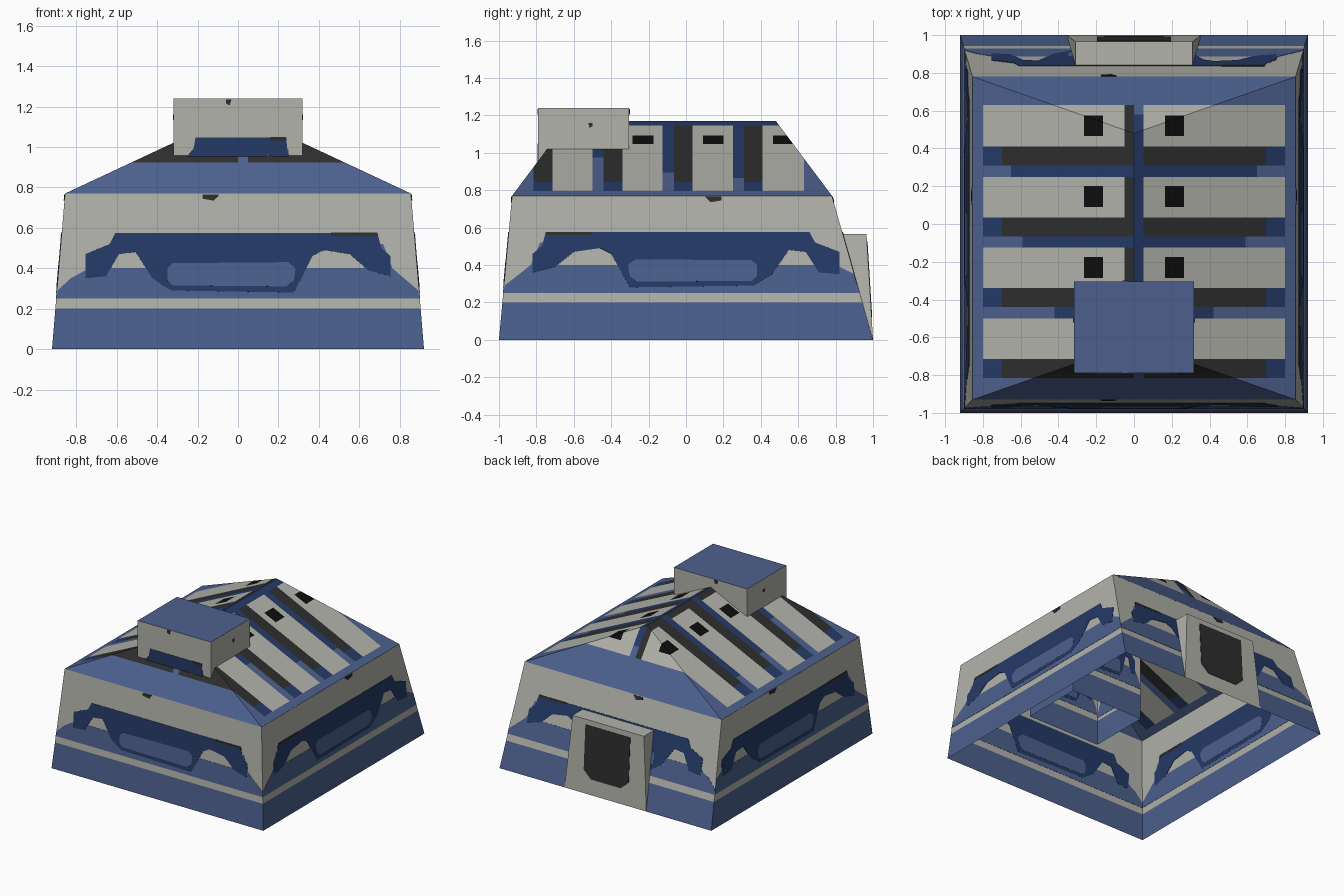
import bpy
import bmesh
from mathutils import Vector

if "Cube" in bpy.data.objects:
    bpy.data.objects.remove(bpy.data.objects["Cube"], do_unlink=True)

# Flat colours
PALETTE = {
    "pale_grey": (0.45, 0.45, 0.41),
    "blue": (0.073, 0.118, 0.27),
    "navy": (0.018, 0.042, 0.135),
    "charcoal": (0.027, 0.027, 0.027),
    "black": (0.004, 0.004, 0.004),
}
NAMES = list(PALETTE)
GREY, BLUE, NAVY, CHARCOAL, BLACK = range(5)
MATS = []
for name, rgb in PALETTE.items():
    mat = bpy.data.materials.new(name)
    mat.use_nodes = True
    mat.diffuse_color = (*rgb, 1)
    mat.node_tree.nodes["Principled BSDF"].inputs["Base Color"].default_value = (*rgb, 1)
    MATS.append(mat)


def finish(name, bm, rule):
    """Turn a bmesh into an object, colouring each face by a rule on its centre."""
    bmesh.ops.recalc_face_normals(bm, faces=bm.faces[:])
    used = []
    for face in bm.faces:
        colour = rule(face.calc_center_median())
        if colour not in used:
            used.append(colour)
        face.material_index = used.index(colour)
    mesh = bpy.data.meshes.new(name)
    bm.to_mesh(mesh)
    bm.free()
    for colour in used:
        mesh.materials.append(MATS[colour])
    obj = bpy.data.objects.new(name, mesh)
    bpy.context.collection.objects.link(obj)
    return obj


def surface(points, faces):
    bm = bmesh.new()
    verts = [bm.verts.new(p) for p in points]
    for f in faces:
        bm.faces.new([verts[i] for i in f])
    return bm


def cut(bm, axis, values):
    """Slice the mesh with planes across one axis."""
    normal = Vector([float(i == axis) for i in range(3)])
    for v in values:
        bmesh.ops.bisect_plane(bm, geom=bm.verts[:] + bm.edges[:] + bm.faces[:],
                               plane_co=normal * v, plane_no=normal, dist=1e-6)


def plate(name, points, normal, half_depth, colour):
    """A thin painted plate, sunk through the wall so it shows on both sides."""
    n = Vector(normal).normalized() * half_depth
    count = len(points)
    faces = [list(range(count)), list(range(2 * count - 1, count - 1, -1))]
    faces += [(i, (i + 1) % count, (i + 1) % count + count, i + count) for i in range(count)]
    bm = surface([p + n for p in points] + [p - n for p in points], faces)
    finish(name, bm, lambda c: colour)


# Wall decoration outlines: (across, height), shared by every wall
FIELD = [(-0.98, 0.25), (0.98, 0.25), (0.97, 0.29), (0.88, 0.36), (0.83, 0.4), (0.78, 0.52),
         (0.73, 0.52), (0.7, 0.4), (-0.7, 0.4), (-0.76, 0.5), (-0.82, 0.39), (-0.9, 0.35), (-0.97, 0.29)]
WING = [(-0.82, 0.35), (-0.71, 0.36), (-0.64, 0.47), (-0.55, 0.48), (-0.46, 0.35), (-0.36, 0.29),
        (0.3, 0.28), (0.34, 0.35), (0.4, 0.46), (0.46, 0.49), (0.6, 0.47), (0.7, 0.39), (0.82, 0.36),
        (0.82, 0.46), (0.77, 0.5), (0.75, 0.575), (-0.66, 0.575), (-0.69, 0.52), (-0.82, 0.47)]
PANEL = [(-0.38, 0.34), (-0.35, 0.315), (0.26, 0.31), (0.3, 0.34), (0.31, 0.4),
         (0.27, 0.43), (-0.35, 0.425), (-0.38, 0.4)]
CHIP = [(0.5, 0.56), (0.75, 0.56), (0.75, 0.577), (0.5, 0.577)]
NOTCH = [(-0.19, 0.745), (-0.13, 0.735), (-0.1, 0.765), (-0.19, 0.765)]
DECOR = [("field", FIELD, 0.002, BLUE), ("wing", WING, 0.003, NAVY), ("panel", PANEL, 0.004, BLUE),
         ("chip", CHIP, 0.004, CHARCOAL), ("notch", NOTCH, 0.004, CHARCOAL)]
WALL_TOP = 0.77


def shell(name, centre, half, z0, scale, slopes, side_squash=1.0):
    """Four open walls leaning inward; slopes are (x-, x+, y-, y+) per unit of height."""
    def limit(axis, sign, z):
        return sign * (half[axis] - slopes[2 * axis + (sign > 0)] * z)

    def world(x, y, z):
        return Vector((centre[0] + x, centre[1] + y, z0 + z * scale))

    points = [world(limit(0, sx, z), limit(1, sy, z), z) for z in (0, WALL_TOP)
              for sx, sy in ((-1, -1), (1, -1), (1, 1), (-1, 1))]
    bm = surface(points, [(i, (i + 1) % 4, (i + 1) % 4 + 4, i + 4) for i in range(4)])
    stripe = (z0 + 0.2 * scale, z0 + 0.25 * scale)
    cut(bm, 2, stripe)
    finish(name + "_walls", bm, lambda c: BLUE if c.z < stripe[0] else GREY)

    for side, axis, sign in (("front", 0, -1), ("back", 0, 1), ("left", 1, 1), ("right", 1, -1)):
        out = 1 - axis
        normal = [0, 0, slopes[2 * out + (sign > 0)]]
        normal[out] = sign
        for part, outline, depth, colour in DECOR:
            spots = []
            for u, z in outline:
                z *= side_squash if axis else 1
                along = (-u if axis else u) * half[axis]
                along = max(limit(axis, -1, z), min(limit(axis, 1, z), along))
                face = limit(out, sign, z)
                spots.append(world(face, along, z) if axis else world(along, face, z))
            plate(f"{name}_{side}_{part}", spots, normal, depth, colour)


# Main building walls, open underneath
shell("building", (0, 0), (0.92, 1.0), 0, 1, (0.084, 0.084, 0.091, 0.286))

# Tall rooftop box, open underneath and running down through the roof
BX, BY, FRONT, TOP = 0.318, 0.243, -0.547, 1.24
shell("rooftop_box", (0, FRONT), (BX, BY), 0.48, 0.987, (0, 0, 0, 0), side_squash=0.9)
lid = surface([(sx * BX, FRONT + sy * BY, TOP) for sx, sy in ((-1, -1), (1, -1), (1, 1), (-1, 1))],
              [(0, 1, 2, 3)])
finish("rooftop_box_lid", lid, lambda c: BLUE)

# Hipped roof, cut into painted slats
ROWS = [0.41 - 0.375 * k for k in range(4)]
GAP_REACH = (0.65, 0.59, 0.42, 0.0)


def roof_colour(c):
    x, y, ax = c.x, c.y, abs(c.x)
    if ax > 0.8:
        return BLUE
    ridge = 0 < x < 0.05
    for start, reach in zip(ROWS, GAP_REACH):
        if start < y < start + 0.22:
            if ax < 0.05:
                return (NAVY if y < 0.58 else BLUE) if ridge else CHARCOAL
            window = 0.165 < ax < 0.265 and abs(y - start - 0.11) < 0.055
            return BLACK if window else GREY
        if start - 0.1 < y < start:
            if ax > 0.7:
                return NAVY
            if ridge:
                return NAVY if reach else BLUE
            return CHARCOAL
        if start - 0.16 < y < start - 0.1:
            return NAVY if ax < reach else BLUE
    return BLUE


roof = surface([(-0.855, -0.93, WALL_TOP), (0.855, -0.93, WALL_TOP), (0.855, 0.78, WALL_TOP),
                (-0.855, 0.78, WALL_TOP), (0, -0.63, 1.17), (0, 0.48, 1.17)],
               [(0, 1, 4), (1, 2, 5, 4), (2, 3, 5), (3, 0, 4, 5)])
cut(roof, 0, [s * v for v in (0.05, 0.165, 0.265, 0.42, 0.59, 0.65, 0.7, 0.8) for s in (-1, 1)] + [0])
cut(roof, 1, [r + d for r in ROWS for d in (-0.16, -0.1, 0, 0.055, 0.165, 0.22)] + [0.58])
finish("roof", roof, roof_colour)

# Back entrance: tapered porch with a dark doorway
porch = surface([(s * x, y, z) for x, y, z in ((0.355, 1, 0), (0.31, 0.965, 0.565), (0.31, 0.84, 0.565))
                 for s in (-1, 1)],
                [(0, 1, 3, 2), (2, 3, 5, 4), (0, 2, 4), (1, 5, 3)])
finish("porch", porch, lambda c: GREY)
half_door = [(0.195, 0.525), (0.195, 0.18), (0.13, 0.12)]
door = half_door + [(-x, z) for x, z in reversed(half_door)]
plate("doorway", [Vector((x, 1 - 0.062 * z, z)) for x, z in door], (0, 1, 0.062), 0.003, CHARCOAL)
